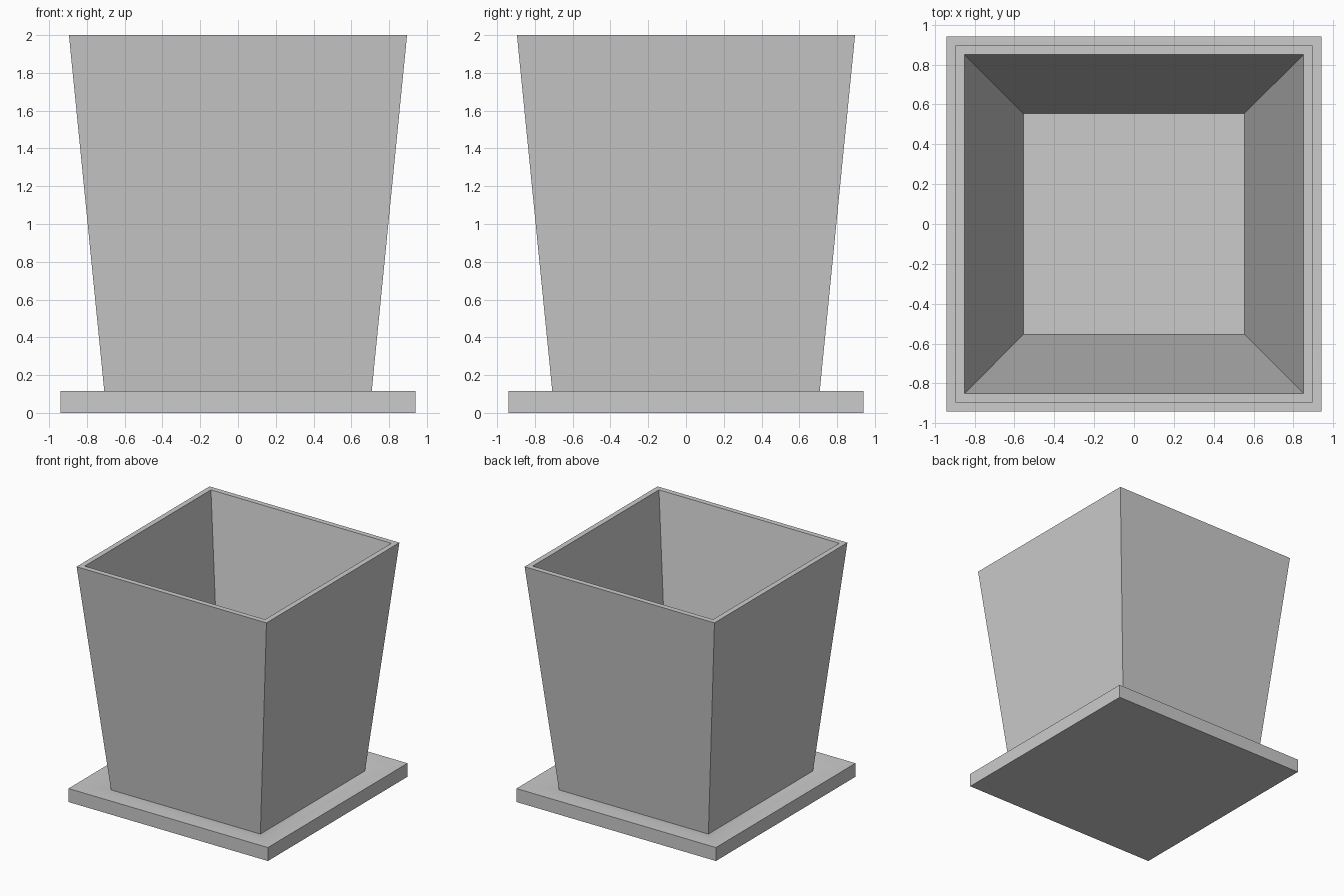
import bpy
import bmesh
import math

cube = bpy.data.objects.get("Cube")
if cube:
    bpy.data.objects.remove(cube, do_unlink=True)

# One plain grey for pot and saucer
GREY = (0.6, 0.6, 0.6, 1.0)
grey = bpy.data.materials.new("plain_grey")
grey.use_nodes = True
grey.diffuse_color = GREY
grey.node_tree.nodes["Principled BSDF"].inputs["Base Color"].default_value = GREY


def square_loft(name, profile):
    """Skin square rings given as (half width, height), capping both ends."""
    bm = bmesh.new()
    rings = [[bm.verts.new((sx * h, sy * h, z))
              for sx, sy in ((-1, -1), (1, -1), (1, 1), (-1, 1))]
             for h, z in profile]
    for low, high in zip(rings, rings[1:]):
        for i in range(4):
            j = (i + 1) % 4
            bm.faces.new((low[i], low[j], high[j], high[i]))
    bm.faces.new(rings[0][::-1])
    bm.faces.new(rings[-1])
    bmesh.ops.recalc_face_normals(bm, faces=bm.faces)
    mesh = bpy.data.meshes.new(name)
    bm.to_mesh(mesh)
    bm.free()
    mesh.materials.append(grey)
    obj = bpy.data.objects.new(name, mesh)
    bpy.context.collection.objects.link(obj)
    return obj


# Saucer: square slab with a shallow sloping recess
saucer = square_loft("saucer", [(0.94, 0), (0.94, 0.115), (0.84, 0.115),
                                (0.70, 0.075)])

# Pot: tapered walls, thin at the rim and thicker towards the floor
square_loft("pot", [(0.704, 0.075), (0.895, 2.0), (0.85, 2.0), (0.555, 0.12)])

# Soft shading across the saucer's recess, crisp outer edges
bpy.ops.object.select_all(action="DESELECT")
saucer.select_set(True)
bpy.context.view_layer.objects.active = saucer
bpy.ops.object.shade_smooth_by_angle(angle=math.radians(30))
